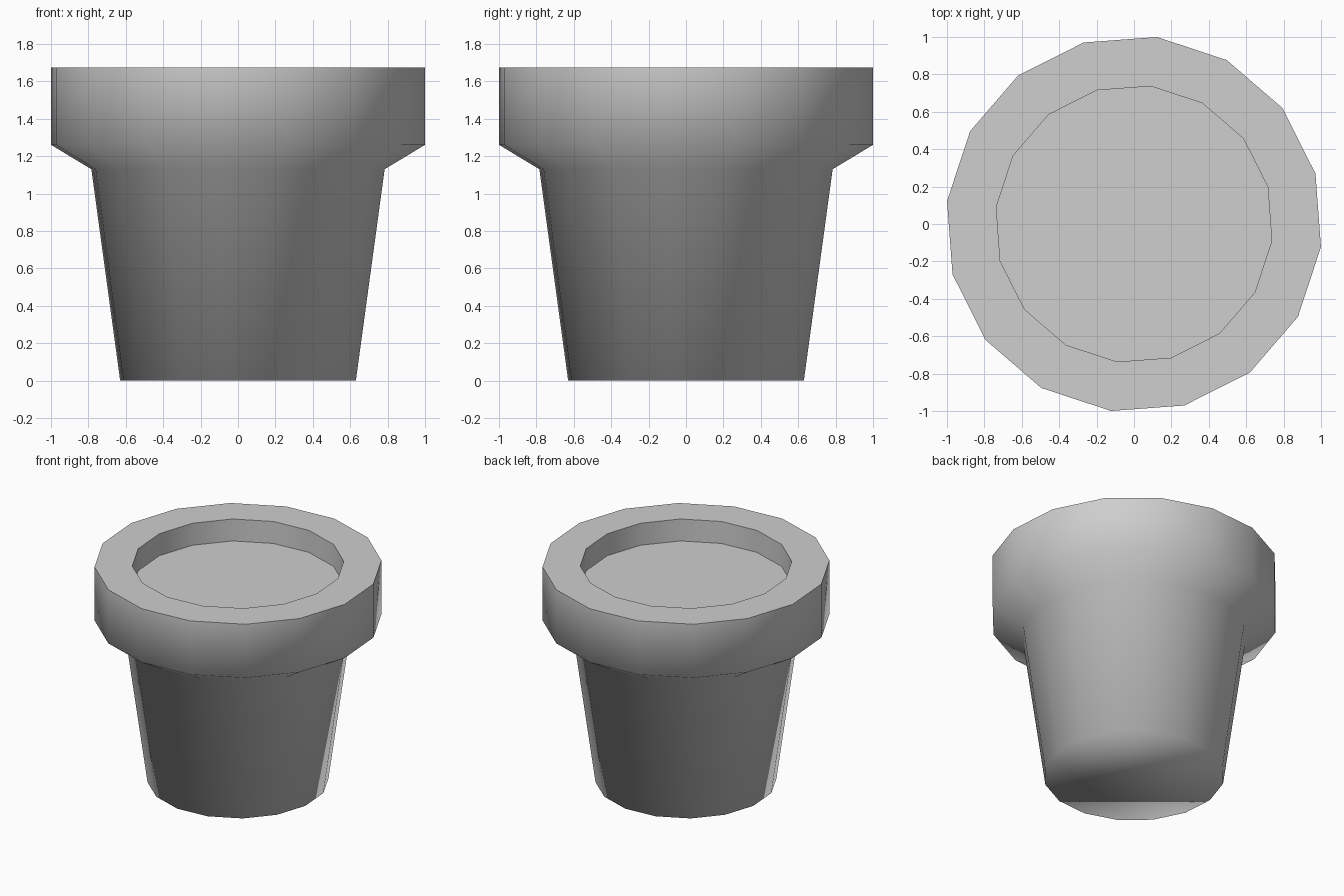
import bpy
import bmesh
from math import cos, sin, radians, tau

cube = bpy.data.objects.get("Cube")
if cube:
    bpy.data.objects.remove(cube, do_unlink=True)

SIDES = 16
TURN = radians(-7)

grey = bpy.data.materials.new("plain grey")
grey.use_nodes = True
colour = (0.62, 0.62, 0.62, 1)
grey.diffuse_color = colour
grey.node_tree.nodes["Principled BSDF"].inputs["Base Color"].default_value = colour


def ring(bm, radius, z):
    angles = [TURN + tau * i / SIDES for i in range(SIDES)]
    return [bm.verts.new((radius * cos(a), radius * sin(a), z)) for a in angles]


def finish(bm, name):
    mesh = bpy.data.meshes.new(name)
    bm.to_mesh(mesh)
    bm.free()
    mesh.materials.append(grey)
    obj = bpy.data.objects.new(name, mesh)
    bpy.context.collection.objects.link(obj)
    bpy.ops.object.select_all(action="DESELECT")
    obj.select_set(True)
    bpy.context.view_layer.objects.active = obj
    # Soft base edge, crisp right-angled rim
    bpy.ops.object.shade_smooth_by_angle(angle=radians(85))
    return obj


# Pot: tapered body, flared collar, flat rim and inner wall
SOIL_Z = 1.505
profile = [(0.635, 0), (0.79, 1.13), (1.007, 1.26), (1.007, 1.675),
           (0.742, 1.675), (0.742, SOIL_Z)]
bm = bmesh.new()
rings = [ring(bm, r, z) for r, z in profile]
bm.faces.new(reversed(rings[0]))
for low, high in zip(rings, rings[1:]):
    for i in range(SIDES):
        j = (i + 1) % SIDES
        bm.faces.new((low[i], low[j], high[j], high[i]))
finish(bm, "pot")

# Soil: flat disc closing the recess
bm = bmesh.new()
bm.faces.new(ring(bm, 0.742, SOIL_Z))
finish(bm, "soil")
